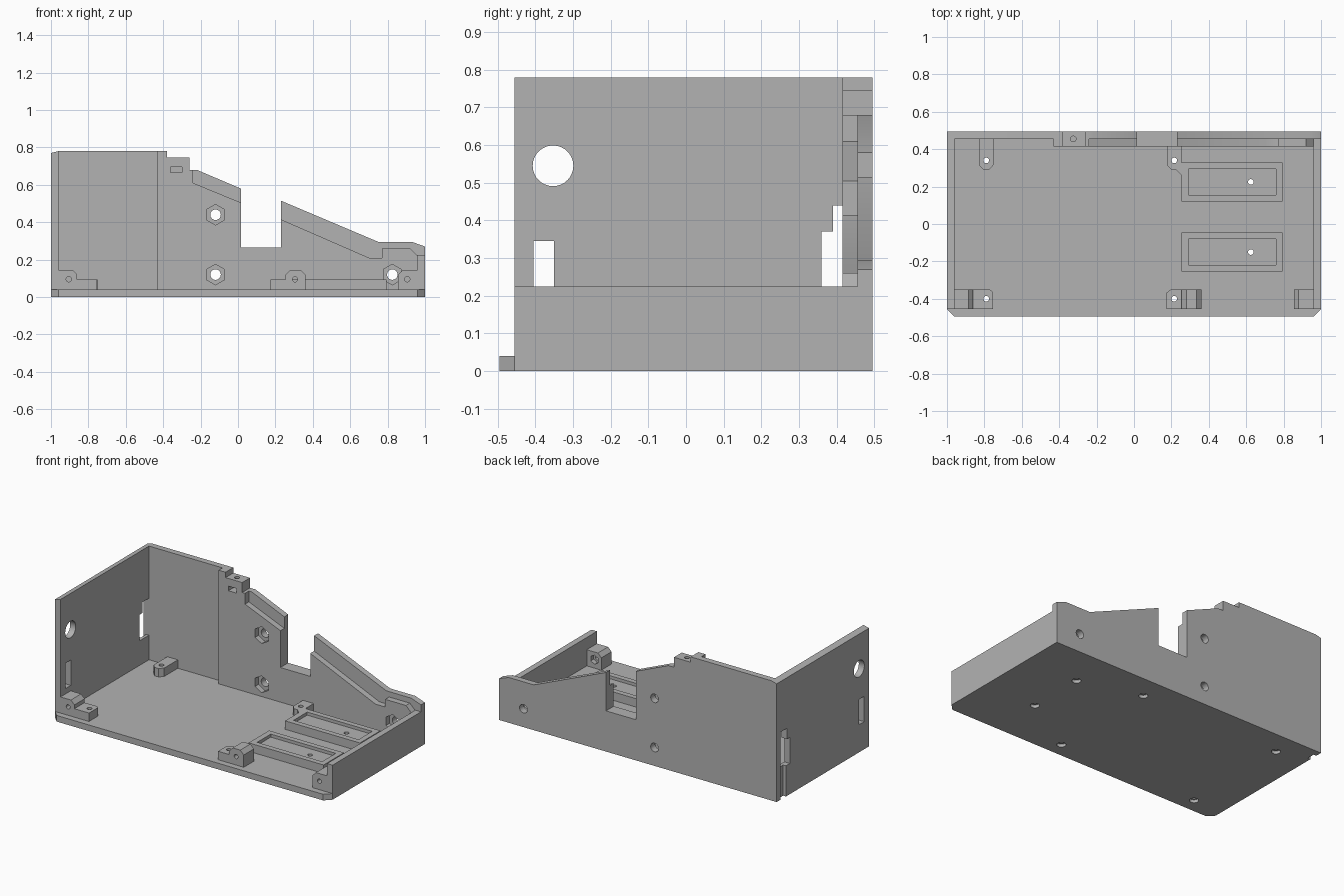
import bpy, bmesh, math
from mathutils import Vector

cube = bpy.data.objects.get("Cube")
if cube:
    bpy.data.objects.remove(cube, do_unlink=True)

grey = bpy.data.materials.new("plain_grey")
grey.use_nodes = True
grey.diffuse_color = (0.45, 0.45, 0.45, 1)
grey.node_tree.nodes["Principled BSDF"].inputs["Base Color"].default_value = (0.45, 0.45, 0.45, 1)

FLOOR = 0.04      # floor and wall thickness
PAD = 0.095       # height of pads and trays
IN, OUT = 0.96, 1.0
FRONT, STEP, BACK = -0.455, 0.455, 0.495
LINING = 0.415


def prism(name, outline, axis, lo, hi):
    """Extrude a 2D outline along an axis between lo and hi."""
    place = {"x": lambda a, b, c: (c, a, b),
             "y": lambda a, b, c: (a, c, b),
             "z": lambda a, b, c: (a, b, c)}[axis]
    bm = bmesh.new()
    face = bm.faces.new([bm.verts.new(place(a, b, lo)) for a, b in outline])
    new = bmesh.ops.extrude_face_region(bm, geom=[face])["geom"]
    bmesh.ops.translate(bm, vec=Vector(place(0, 0, hi - lo)),
                        verts=[v for v in new if isinstance(v, bmesh.types.BMVert)])
    bmesh.ops.recalc_face_normals(bm, faces=bm.faces)
    mesh = bpy.data.meshes.new(name)
    bm.to_mesh(mesh)
    bm.free()
    mesh.materials.append(grey)
    obj = bpy.data.objects.new(name, mesh)
    bpy.context.collection.objects.link(obj)
    return obj


def rect(a0, a1, b0, b1):
    return [(a0, b0), (a1, b0), (a1, b1), (a0, b1)]


def ring(a, b, r, n=32):
    """Regular polygon with a point facing up."""
    return [(a + r * math.sin(i * math.tau / n), b + r * math.cos(i * math.tau / n))
            for i in range(n)]


def cut(obj, cutters):
    """Subtract (outline, axis, lo, hi) prisms from an object."""
    for spec in cutters:
        tool = prism("cutter", *spec)
        tool.hide_render = True
        mod = obj.modifiers.new("cut", "BOOLEAN")
        mod.operation, mod.solver, mod.object = "DIFFERENCE", "EXACT", tool
        bpy.context.view_layer.update()
        result = bpy.data.meshes.new_from_object(
            obj.evaluated_get(bpy.context.evaluated_depsgraph_get()))
        obj.modifiers.clear()
        obj.data = result
        bpy.data.objects.remove(tool, do_unlink=True)
    return obj


def screw(x, y):
    """Vertical screw hole with a wider recess underneath."""
    return [(ring(x, y, 0.015), "z", -0.1, 0.2), (ring(x, y, 0.027), "z", -0.1, 0.02)]


pad_screws = [(-0.79, 0.34), (-0.79, -0.4), (0.215, 0.34), (0.215, -0.4)]
tray_screws = [(0.625, 0.225), (0.625, -0.15)]

# Floor with a chamfered front lip
lip = [(-IN, STEP), (-IN, FRONT), (-OUT, FRONT), (-IN, -BACK),
       (IN, -BACK), (OUT, FRONT), (IN, FRONT), (IN, STEP)]
floor = prism("floor", lip, "z", 0, FLOOR)
for spot in pad_screws + tray_screws:
    cut(floor, screw(*spot))

# Tall side wall with port, slot and stepped cable opening
tall = prism("tall_side_wall", [(-OUT, 0), (-IN, 0), (-IN, 0.78), (-OUT, 0.77)], "y", FRONT, STEP)
opening = [(0.36, 0.2), (0.454, 0.2), (0.454, 0.44), (0.39, 0.44), (0.39, 0.37), (0.36, 0.37)]
cut(tall, [(ring(-0.353, 0.545, 0.054), "x", -1.1, -0.9),
           (rect(-0.405, -0.35, 0.18, 0.345), "x", -1.1, -0.9),
           (opening, "x", -1.1, -0.9),
           (rect(0.4, 0.454, -0.1, 0.3), "x", -1.1, -0.98)])

# Low side wall
prism("low_side_wall", rect(IN, OUT, 0, 0.225), "y", FRONT, STEP)

# Back wall and its thicker inner lining
nuts = [(-0.12, 0.44), (-0.12, 0.12), (0.825, 0.12)]
wall_cuts = [(ring(x, z, 0.028), "y", 0.3, 0.6) for x, z in nuts]
wall_cuts += [(ring(-0.325, 0.455, 0.015), "z", 0.67, 0.9),
              (rect(-0.36, -0.3, 0.665, 0.695), "y", 0.3, 0.48)]
tab = [(-0.38, 0.78), (-0.38, 0.745), (-0.26, 0.745), (-0.26, 0.68)]
back = prism("back_wall", [(-OUT, 0), (-OUT, 0.77), (-IN, 0.78)] + tab + [
    (-0.22, 0.68), (0.015, 0.58), (0.015, 0.265), (0.23, 0.265), (0.23, 0.515),
    (0.75, 0.295), (0.93, 0.295), (OUT, 0.27), (OUT, 0)], "y", STEP, BACK)
cut(back, wall_cuts)
lining = prism("back_wall_lining", [(-0.43, FLOOR), (-0.43, 0.78)] + tab + [
    (-0.24, 0.68), (-0.24, 0.61), (0.015, 0.505), (0.015, 0.265), (0.23, 0.265), (0.23, 0.415),
    (0.7, 0.21), (0.77, 0.21), (0.77, 0.26), (0.92, 0.26), (IN, 0.22), (IN, FLOOR)],
    "y", LINING, STEP)
cut(lining, wall_cuts + [(ring(x, z, 0.055, 6), "y", 0.3, 0.45) for x, z in nuts])

# Front brackets: profile, cross screw position, vertical screws
brackets = {
    "front_bracket_tall_side": ([(-IN, FLOOR), (-IN, 0.145), (-0.885, 0.145), (-0.86, 0.12),
                                 (-0.86, PAD), (-0.755, PAD), (-0.755, FLOOR)], -0.905),
    "front_bracket_middle": ([(0.175, FLOOR), (0.175, PAD), (0.255, PAD), (0.255, 0.12),
                              (0.28, 0.145), (0.335, 0.145), (0.36, 0.12), (0.36, FLOOR)], 0.305),
    "front_bracket_low_side": ([(0.855, FLOOR), (0.855, 0.12), (0.88, 0.145),
                                (IN, 0.145), (IN, FLOOR)], 0.905),
}
for name, (outline, hole_x) in brackets.items():
    bracket = prism(name, outline, "y", FRONT, -0.35)
    cut(bracket, [(ring(hole_x, PAD, 0.014), "y", -0.6, -0.2),
                  (ring(hole_x, PAD, 0.03, 6), "y", -0.38, -0.2)])
    for x, y in pad_screws:
        if y < 0 and abs(x - hole_x) < 0.2:
            side = 1 if x > hole_x else -1
            edge = x + side * 0.037
            corner = [(edge - side * 0.025, -0.345), (edge + side * 0.02, -0.345),
                      (edge + side * 0.02, -0.38)]
            cut(bracket, screw(x, y) + [(corner, "z", 0, 0.3)])

# Rear pads
rear = prism("rear_pad_tall_side", [(-0.828, STEP), (-0.828, 0.315), (-0.805, 0.29),
             (-0.775, 0.29), (-0.752, 0.315), (-0.752, STEP)], "z", FLOOR, PAD)
cut(rear, screw(*pad_screws[0]))
middle = prism("rear_pad_middle", [(0.177, LINING), (0.177, 0.315), (0.2, 0.29), (0.225, 0.29),
               (0.255, 0.26), (0.255, LINING)], "z", FLOOR, PAD)
cut(middle, screw(*pad_screws[2]))

# Recessed trays
for name, (x, y) in zip(("rear_tray", "front_tray"), tray_screws):
    tray = prism(name, rect(0.255, 0.795, y - 0.105, y + 0.105), "z", FLOOR, PAD)
    cut(tray, [(rect(0.292, 0.76, y - 0.07, y + 0.07), "z", 0.075, 0.2)] + screw(x, y))

# Round holes shaded smooth, edges kept sharp
for obj in bpy.context.collection.objects:
    if obj.type == "MESH":
        obj.select_set(True)
        bpy.context.view_layer.objects.active = obj
bpy.ops.object.shade_smooth_by_angle(angle=math.radians(30))
